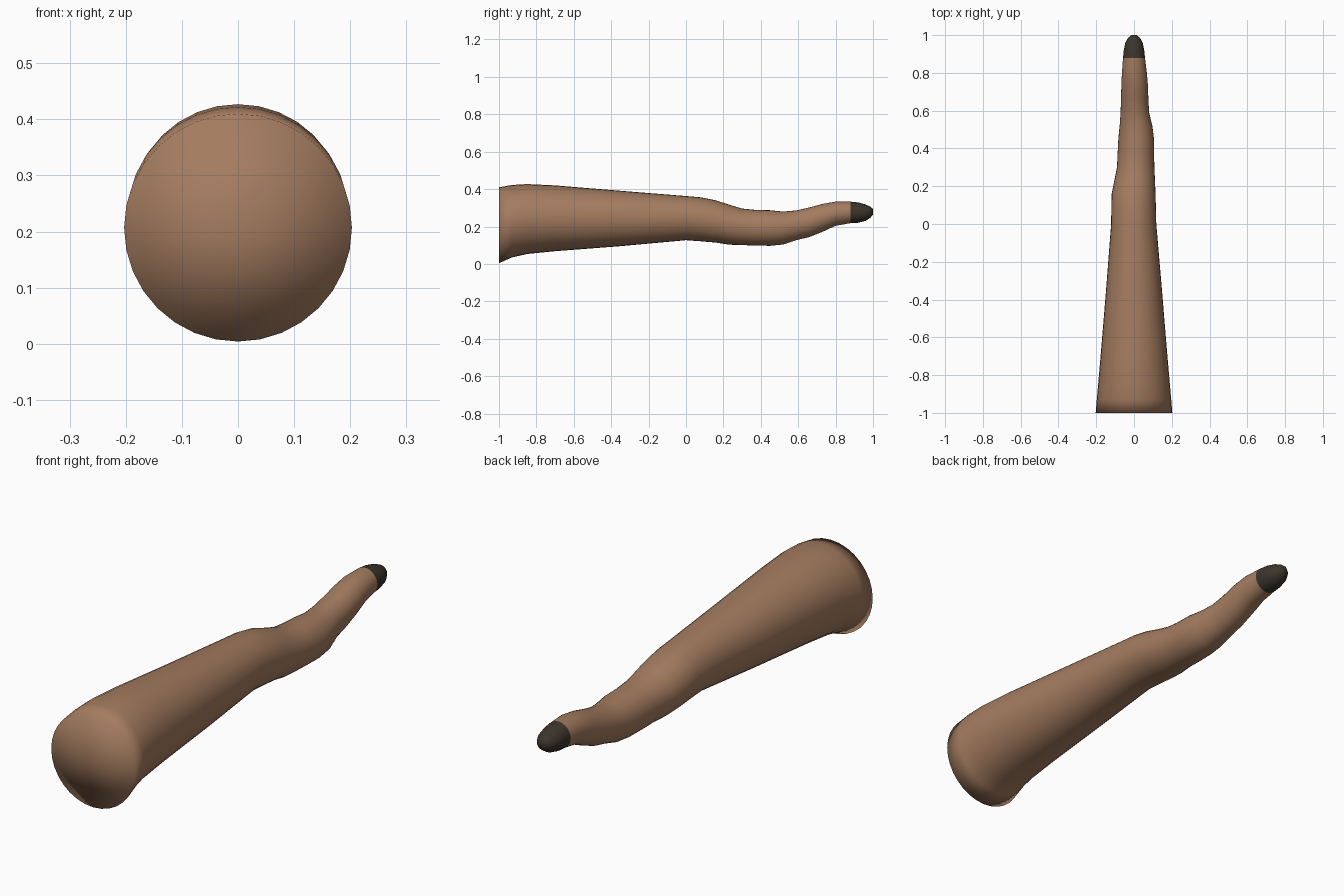
import bpy, bmesh, math

if "Cube" in bpy.data.objects:
    bpy.data.objects.remove(bpy.data.objects["Cube"])

SIDES = 32

# cross-sections along the limb: y, top z, bottom z, left x, right x
LIMB = [
    (-1.00, .410, .004, -.203, .203),
    (-0.93, .422, .035, -.197, .197),
    (-0.85, .427, .053, -.190, .190),
    (-0.70, .420, .068, -.177, .177),
    (-0.35, .391, .095, -.148, .148),
    (0.00, .363, .127, -.121, .118),
    (0.08, .356, .121, -.120, .116),
    (0.16, .340, .114, -.118, .114),
    (0.23, .317, .103, -.104, .111),
    (0.30, .296, .101, -.090, .108),
    (0.37, .289, .098, -.087, .106),
    (0.45, .287, .097, -.083, .106),
    (0.52, .280, .104, -.076, .097),
    (0.59, .286, .127, -.071, .080),
    (0.66, .302, .144, -.069, .076),
    (0.73, .321, .172, -.067, .074),
    (0.80, .333, .204, -.064, .068),
    (0.88, .333, .218, -.058, .058),
]
TIP = [
    LIMB[-1],
    (0.92, .329, .220, -.054, .054),
    (0.96, .318, .230, -.046, .046),
    (0.985, .306, .246, -.032, .032),
    (1.00, .294, .264, -.014, .014),
]


def make_material(name, color):
    mat = bpy.data.materials.new(name)
    mat.diffuse_color = color
    mat.use_nodes = True
    mat.node_tree.nodes["Principled BSDF"].inputs["Base Color"].default_value = mat.diffuse_color
    return mat


def loft(name, rows, mat, cap_start=False, cap_end=False):
    bm = bmesh.new()
    rings = []
    for y, top, bottom, left, right in rows:
        cx, cz = (left + right) / 2, (top + bottom) / 2
        rx, rz = (right - left) / 2, (top - bottom) / 2
        ring = []
        for i in range(SIDES):
            a = 2 * math.pi * i / SIDES
            ring.append(bm.verts.new((cx + rx * math.cos(a), y, cz + rz * math.sin(a))))
        rings.append(ring)
    for a, b in zip(rings, rings[1:]):
        for i in range(SIDES):
            j = (i + 1) % SIDES
            bm.faces.new((a[i], b[i], b[j], a[j]))

    # end caps are triangle fans around a centre point
    def fan(ring, row, flip):
        hub = bm.verts.new(((row[3] + row[4]) / 2, row[0], (row[1] + row[2]) / 2))
        for i in range(SIDES):
            a, b = ring[i], ring[(i + 1) % SIDES]
            bm.faces.new((b, a, hub) if flip else (a, b, hub))
    if cap_start:
        fan(rings[0], rows[0], False)
    if cap_end:
        fan(rings[-1], rows[-1], True)

    mesh = bpy.data.meshes.new(name)
    bm.to_mesh(mesh)
    bm.free()
    mesh.shade_smooth()
    mesh.materials.append(mat)
    obj = bpy.data.objects.new(name, mesh)
    bpy.context.collection.objects.link(obj)
    return obj


# tapering brown limb with a flat base, and its dark rounded tip
loft("limb", LIMB, make_material("brown_skin", (0.37, 0.20, 0.115, 1)), cap_start=True)
loft("dark_tip", TIP, make_material("dark_horn", (0.045, 0.035, 0.025, 1)), cap_end=True)
